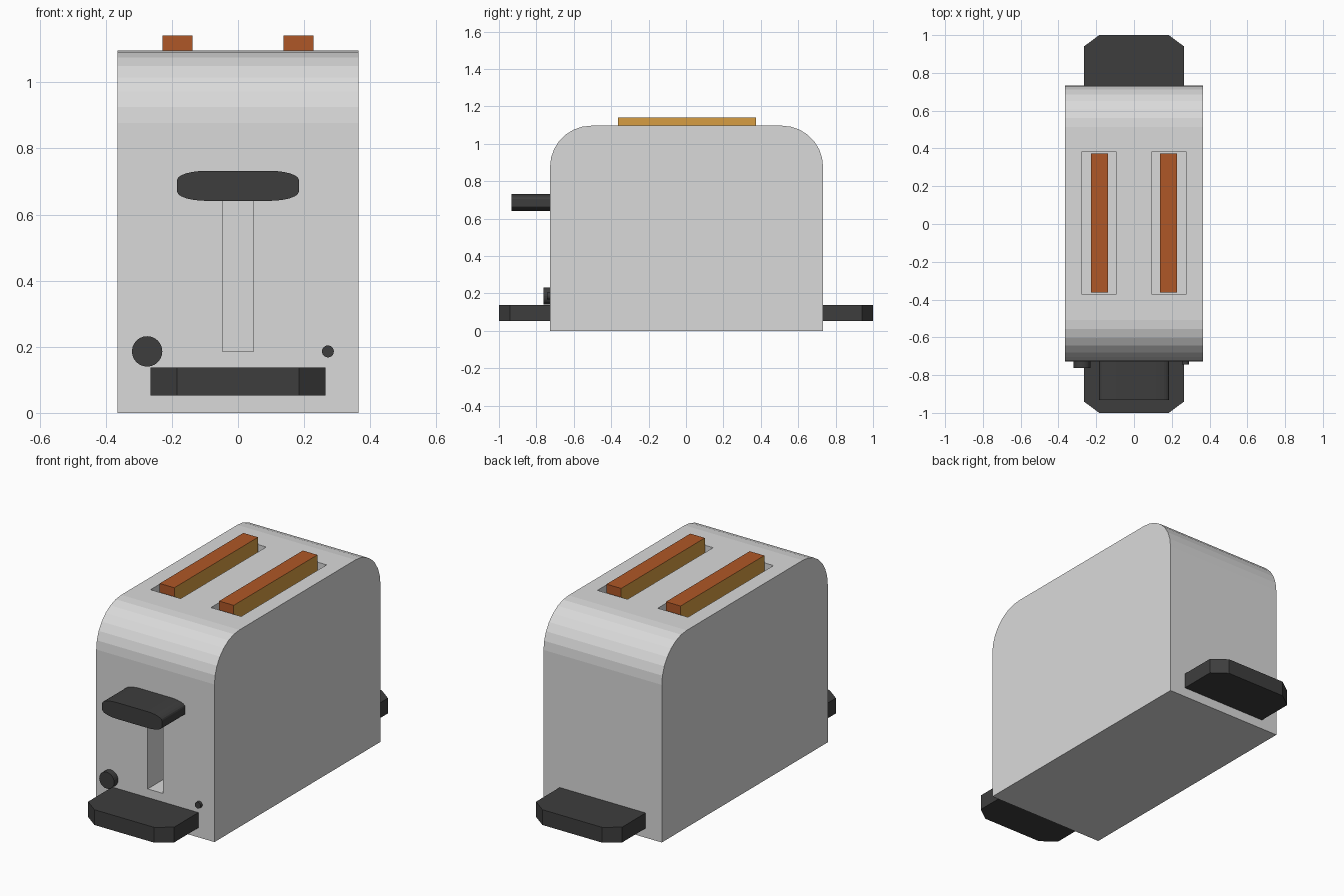
import bpy, bmesh, math
from mathutils import Vector

if "Cube" in bpy.data.objects:
    bpy.data.objects.remove(bpy.data.objects["Cube"])


def material(name, color):
    m = bpy.data.materials.new(name)
    m.diffuse_color = (*color, 1)
    m.use_nodes = True
    m.node_tree.nodes["Principled BSDF"].inputs["Base Color"].default_value = m.diffuse_color
    return m


METAL = material("light_metal", (0.70, 0.70, 0.70))
PLASTIC = material("dark_plastic", (0.048, 0.048, 0.048))
CRUST = material("bread_crust", (0.43, 0.095, 0.02))
CRUMB = material("bread_crumb", (0.68, 0.34, 0.055))


def prism(name, outline, direction, mat):
    """Extrude a planar outline along a vector into a closed solid."""
    bm = bmesh.new()
    face = bm.faces.new([bm.verts.new(p) for p in outline])
    out = bmesh.ops.extrude_face_region(bm, geom=[face], use_keep_orig=True)
    verts = [v for v in out["geom"] if isinstance(v, bmesh.types.BMVert)]
    bmesh.ops.translate(bm, verts=verts, vec=Vector(direction))
    bmesh.ops.recalc_face_normals(bm, faces=bm.faces)
    mesh = bpy.data.meshes.new(name)
    bm.to_mesh(mesh)
    bm.free()
    mesh.materials.append(mat)
    obj = bpy.data.objects.new(name, mesh)
    bpy.context.collection.objects.link(obj)
    return obj


def box(name, x0, x1, y0, y1, z0, z1, mat):
    base = [(x0, y0, z0), (x1, y0, z0), (x1, y1, z0), (x0, y1, z0)]
    return prism(name, base, (0, 0, z1 - z0), mat)


def arc(cx, cy, rx, ry, start, end, n):
    """Points on an elliptical arc, angles in degrees."""
    angles = [math.radians(start + (end - start) * i / n) for i in range(n + 1)]
    return [(cx + rx * math.cos(a), cy + ry * math.sin(a)) for a in angles]


HALF_W, FRONT, BACK, TOP, RADIUS = 0.364, -0.727, 0.733, 1.097, 0.22

# Body: side profile with rounded upper corners
side = [(FRONT, 0), (BACK, 0)]
side += arc(BACK - RADIUS, TOP - RADIUS, RADIUS, RADIUS, 0, 90, 7)
side += arc(FRONT + RADIUS, TOP - RADIUS, RADIUS, RADIUS, 90, 180, 7)
body = prism("body", [(-HALF_W, y, z) for y, z in side], (2 * HALF_W, 0, 0), METAL)

# Bread slots and lever slot cut into the body
FLOOR = 0.35
cutters = [box("slot_cutter", s * 0.186 - 0.093, s * 0.186 + 0.093,
               -0.371, 0.381, FLOOR, 1.3, METAL) for s in (-1, 1)]
cutters.append(box("lever_slot_cutter", -0.047, 0.047, -0.9, -0.46, 0.186, 0.69, METAL))
bpy.context.view_layer.objects.active = body
for cutter in cutters:
    cut = body.modifiers.new("cut", "BOOLEAN")
    cut.operation, cut.solver, cut.object = "DIFFERENCE", "EXACT", cutter
    bpy.ops.object.modifier_apply(modifier=cut.name)
    bpy.data.objects.remove(cutter)

# Bread slices: crust around the rim, crumb on the broad sides
for s, label in ((-1, "left"), (1, "right")):
    slice_ = box(label + "_bread", s * 0.183 - 0.045, s * 0.183 + 0.045,
                 -0.363, 0.373, FLOOR, 1.142, CRUST)
    slice_.data.materials.append(CRUMB)
    for p in slice_.data.polygons:
        p.material_index = 1 if abs(p.normal.x) > 0.5 else 0

# Feet: chamfered slabs at both ends
for s, wall, label in ((-1, FRONT, "front"), (1, BACK, "back")):
    plan = [(-0.265, wall), (0.265, wall), (0.265, s * 0.94),
            (0.184, s), (-0.184, s), (-0.265, s * 0.94)]
    prism(label + "_foot", [(x, y, 0.053) for x, y in plan], (0, 0, 0.085), PLASTIC)

# Lever handle: wide soft-cornered profile extruded forward
handle = []
for sx, sz, a in ((1, 1, 0), (-1, 1, 90), (-1, -1, 180), (1, -1, 270)):
    handle += arc(sx * 0.094, 0.687 + sz * 0.018, 0.09, 0.0275, a, a + 90, 6)
prism("lever_handle", [(x, FRONT, z) for x, z in handle], (0, -0.205, 0), PLASTIC)

# Browning knob and small button
for name, x, r, depth in (("knob", -0.275, 0.046, 0.035), ("button", 0.272, 0.018, 0.016)):
    ring = arc(x, 0.186, r, r, 0, 360, 24)[:-1]
    prism(name, [(px, FRONT, pz) for px, pz in ring], (0, -depth, 0), PLASTIC)
